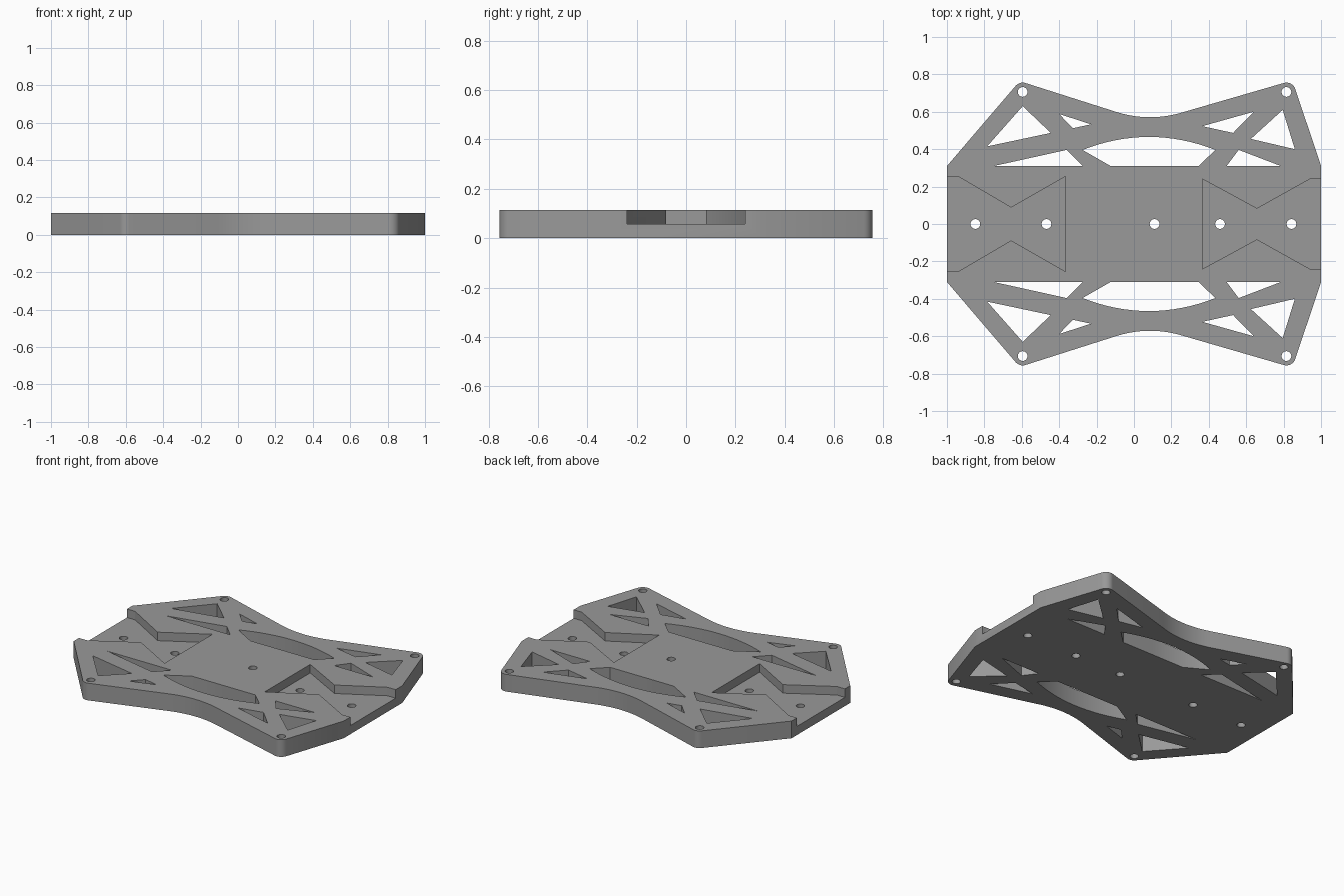
import bpy, bmesh, math

if "Cube" in bpy.data.objects:
    bpy.data.objects.remove(bpy.data.objects["Cube"])

TOP, FLOOR, EDGE_Y = 0.115, 0.058, 0.31

grey = bpy.data.materials.new("plain grey")
grey.diffuse_color = (0.32, 0.32, 0.32, 1)
grey.use_nodes = True
grey.node_tree.nodes["Principled BSDF"].inputs["Base Color"].default_value = grey.diffuse_color


def arc(cx, cy, r, a0, a1, n):
    return [(cx + r * math.cos(math.radians(a0 + (a1 - a0) * i / n)),
             cy + r * math.sin(math.radians(a0 + (a1 - a0) * i / n))) for i in range(n + 1)]


def bezier(a, b, c, n=16):
    return [tuple((1 - t) ** 2 * p + 2 * t * (1 - t) * q + t * t * r
                  for p, q, r in zip(a, b, c)) for t in (i / n for i in range(n + 1))]


def flip(points):
    return [(x, -y) for x, y in reversed(points)]


def prisms(name, outlines, z0, z1):
    """One object made of an upright prism for each outline."""
    bm = bmesh.new()
    for pts in outlines:
        face = bm.faces.new([bm.verts.new((x, y, z0)) for x, y in pts])
        ext = bmesh.ops.extrude_face_region(bm, geom=[face])["geom"]
        for v in ext:
            if isinstance(v, bmesh.types.BMVert):
                v.co.z = z1
    bmesh.ops.recalc_face_normals(bm, faces=bm.faces)
    mesh = bpy.data.meshes.new(name)
    bm.to_mesh(mesh)
    bm.free()
    mesh.materials.append(grey)
    obj = bpy.data.objects.new(name, mesh)
    bpy.context.collection.objects.link(obj)
    return obj


# Plate outline: rounded corners with a curved waist, mirrored front to back
half = ([(-1, EDGE_Y)] + arc(-0.595, 0.706, 0.05, 139, 72, 8)
        + bezier((-0.11, 0.604), (0.08, 0.54), (0.27, 0.6))
        + arc(0.815, 0.706, 0.05, 107, 18, 10) + [(1, EDGE_Y)])
plate = prisms("chassis_plate", [half + flip(half)], 0, TOP)

# Truss openings on the back half
openings = [
    [(-0.595, 0.63), (-0.785, 0.415), (-0.445, 0.487)],
    [(-0.40, 0.588), (-0.23, 0.533), (-0.327, 0.512)],
    [(-0.75, EDGE_Y), (-0.36, 0.396), (-0.275, EDGE_Y)],
    [(0.795, 0.61), (0.86, 0.40), (0.625, 0.455)],
    [(0.64, 0.60), (0.365, 0.523), (0.53, 0.487)],
    [(0.56, 0.396), (0.785, EDGE_Y), (0.495, EDGE_Y)],
    [(-0.125, EDGE_Y)] + bezier((-0.275, 0.396), (0.08, 0.535), (0.435, 0.396))
    + [(0.345, EDGE_Y)],
]
openings += [flip(o) for o in openings]

# Screw holes: a row on the centre line and one in each corner
holes = [(-0.848, 0), (-0.468, 0), (0.11, 0), (0.46, 0), (0.842, 0)]
holes += [(x, y) for x in (-0.595, 0.815) for y in (-0.706, 0.706)]
openings += [arc(x, y, 0.026, 0, 345, 23) for x, y in holes]

# Half-depth bow-tie pockets, open at both ends of the plate
pockets = []
for side, wide, waist in ((-1, 0.254, 0.088), (1, 0.24, 0.082)):
    edge = [(1.1 * side, wide), (0.94 * side, wide), (0.657 * side, waist), (0.367 * side, wide)]
    pockets.append(edge + flip(edge))

# Cut the plate, then drop the cutters
for cutter in (prisms("opening_cutter", openings, -0.1, 0.3),
               prisms("pocket_cutter", pockets, FLOOR, 0.3)):
    cutter.hide_render = True
    mod = plate.modifiers.new(cutter.name, "BOOLEAN")
    mod.operation, mod.solver, mod.object = "DIFFERENCE", "EXACT", cutter
    bpy.context.view_layer.objects.active = plate
    bpy.ops.object.modifier_apply(modifier=mod.name)
    bpy.data.objects.remove(cutter)

bpy.ops.object.select_all(action="DESELECT")
plate.select_set(True)
bpy.context.view_layer.objects.active = plate
bpy.ops.object.shade_smooth_by_angle(angle=math.radians(30))
